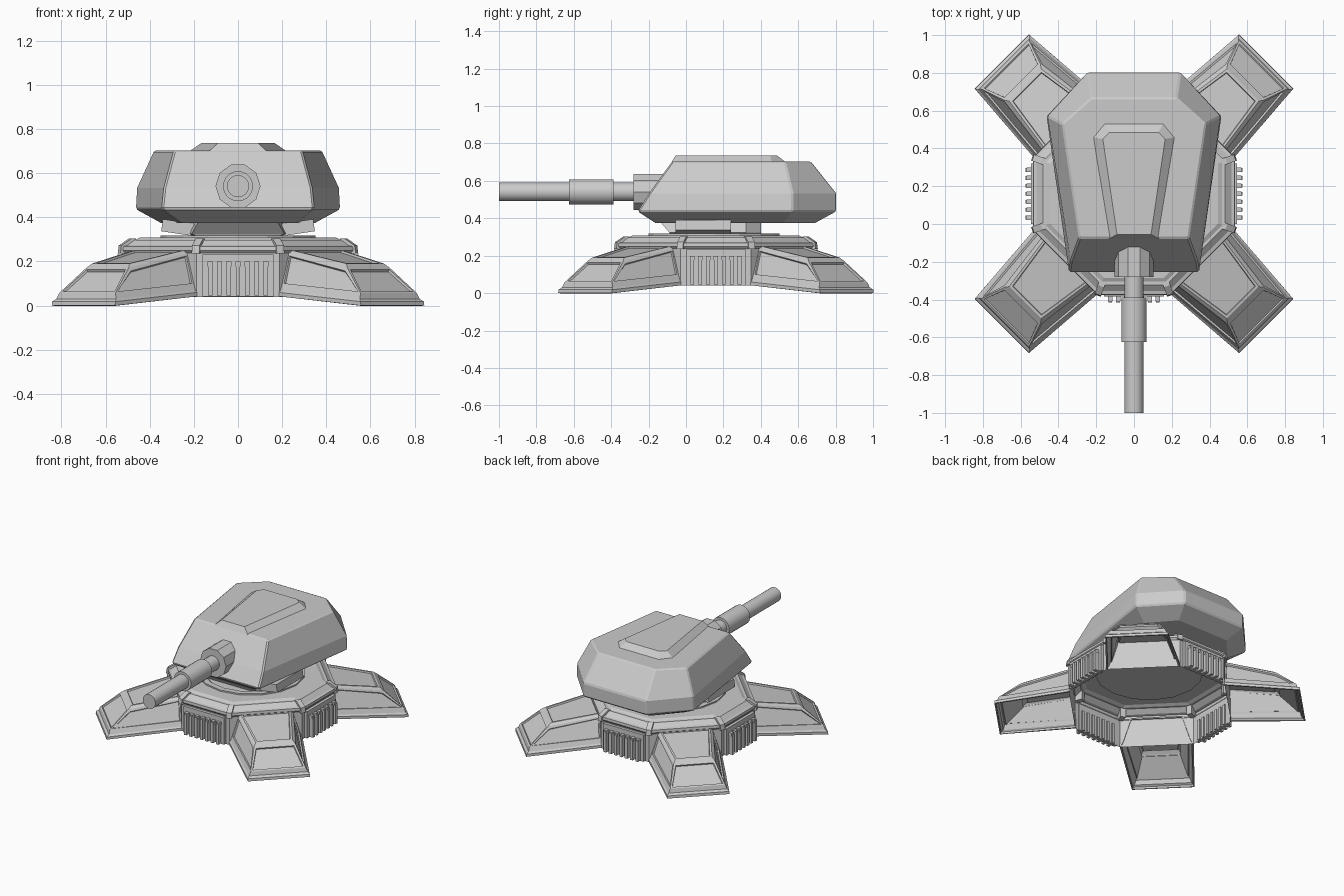
import bpy, bmesh, math
from mathutils import Matrix, Vector

if "Cube" in bpy.data.objects:
    bpy.data.objects.remove(bpy.data.objects["Cube"])

CY = 0.16  # centre of the base in y


def finish(name, bm, loc=(0, 0, 0), rot=0.0, bevel=0.0, solid=0.0, normals=True):
    if normals:
        bmesh.ops.recalc_face_normals(bm, faces=bm.faces)
    me = bpy.data.meshes.new(name)
    bm.to_mesh(me)
    bm.free()
    ob = bpy.data.objects.new(name, me)
    bpy.context.collection.objects.link(ob)
    ob.location = loc
    ob.rotation_euler.z = rot
    if solid:
        m = ob.modifiers.new("shell", 'SOLIDIFY')
        m.thickness = solid
        m.offset = -1
    if bevel:
        m = ob.modifiers.new("bevel", 'BEVEL')
        m.width = bevel
        m.segments = 1
        m.limit_method = 'ANGLE'
        m.angle_limit = math.radians(35)
    return ob


def loft(bm, rings, cap_top=True, cap_bottom=True):
    """Join closed rings of points."""
    vs = [[bm.verts.new(p) for p in r] for r in rings]
    n = len(vs[0])
    for a, b in zip(vs, vs[1:]):
        for i in range(n):
            bm.faces.new((a[i], a[(i + 1) % n], b[(i + 1) % n], b[i]))
    if cap_top:
        bm.faces.new(vs[-1])
    if cap_bottom:
        bm.faces.new(vs[0][::-1])


def mirrored(half, z):
    """Full outline from its right half (front to back)."""
    return [(x, y, z) for x, y in half] + [(-x, y, z) for x, y in reversed(half)]


def add_box(bm, c, s, tilt=0.0):
    m = Matrix.Translation(c) @ Matrix.Rotation(tilt, 4, 'Y') @ Matrix.Diagonal((*s, 1))
    bmesh.ops.create_cube(bm, size=1, matrix=m)


def octagon(a, z):
    b = a * 0.19 / 0.53
    return [(a, -b, z), (a, b, z), (b, a, z), (-b, a, z),
            (-a, b, z), (-a, -b, z), (-b, -a, z), (b, -a, z)]


# Base hull: open below, with a stepped bevelled shoulder
bm = bmesh.new()
profile = [(.525, .04), (.525, .238), (.535, .25), (.533, .268), (.515, .272), (.482, .298),
           (.465, .298), (.445, .308), (.33, .308)]
loft(bm, [octagon(a, z) for a, z in profile], cap_bottom=False)
finish("base_hull", bm, (0, CY, 0))

# Turntable ring
bm = bmesh.new()
loft(bm, [[(r * math.cos(t * math.tau / 16), r * math.sin(t * math.tau / 16), z) for t in range(16)]
          for r, z in ((.35, .295), (.35, .318), (.31, .318), (.30, .308))])
finish("turntable_ring", bm, (0, CY - .01, 0))


def make_leg(k):
    # Each layer: outer u, v, z and inner u, v, z
    spec = [(.99, .203, 0, .50, .24, .042), (.988, .203, .018, .50, .24, .06),
            (.972, .192, .03, .50, .232, .07), (.965, .18, .057, .50, .225, .09),
            (.835, .135, .172, .50, .178, .238), (.815, .12, .19, .50, .165, .252)]
    bm = bmesh.new()
    rows = []
    for uo, vo, zo, ui, vi, zi in spec:
        rows.append([bm.verts.new(p) for p in
                     ((ui, -vi, zi), (uo, -vo, zo), (uo, vo, zo), (ui, vi, zi))])
    panels = []
    for j, (a, b) in enumerate(zip(rows, rows[1:])):
        for i in range(3):
            f = bm.faces.new((a[i], a[i + 1], b[i + 1], b[i]))
            if j == 3:
                panels.append(f)
    panels.append(bm.faces.new(rows[-1]))
    # recessed armour panels
    bm.normal_update()
    for f in panels:
        bmesh.ops.inset_individual(bm, faces=[f], thickness=.018, depth=0)
        bmesh.ops.inset_individual(bm, faces=[f], thickness=.004, depth=-.01)
    finish("leg_%d" % k, bm, (0, CY, 0), math.pi / 4 + k * math.pi / 2, solid=.012, normals=False)


def make_vent(k):
    # back plate, slats showing on both sides, and their hooked tops
    bm = bmesh.new()
    add_box(bm, (.534, 0, .137), (.022, .32, .19))
    for i in range(-3, 4):
        add_box(bm, (.545, i * .042, .118), (.06, .02, .145))
        add_box(bm, (.556, i * .042, .188), (.026, .024, .022))
    finish("vent_%d" % k, bm, (0, CY, 0), k * math.pi / 2)


def make_corner_clamps(k):
    bm = bmesh.new()
    for s in (-1, 1):
        outer = [(.54, .235), (.535, .272), (.49, .303), (.47, .303), (.47, .235)]
        m = Matrix.Rotation(s * math.radians(19.7), 4, 'Z')
        loft(bm, [[m @ Vector((r * 1.06, y, z)) for r, z in outer] for y in (-.018, .018)])
    finish("corner_clamps_%d" % k, bm, (0, CY, 0), k * math.pi / 2)


for k in range(4):
    make_leg(k)
    make_vent(k)
    make_corner_clamps(k)

# Turret neck with side wings
bm = bmesh.new()
loft(bm, [mirrored(h, z) for h, z in (
    ([(.16, -.08), (.21, 0), (.21, .32), (.14, .40)], .305),
    ([(.21, -.09), (.23, 0), (.23, .32), (.14, .40)], .325),
    ([(.18, -.135), (.2, 0), (.2, .32), (.14, .40)], .378))])
finish("turret_neck", bm)
bm = bmesh.new()
for s in (-1, 1):
    add_box(bm, (s * .27, .092, .353), (.15, .295, .055), -s * .15)
finish("neck_wings", bm)

# Turret shell: front, side and back corner per level
bm = bmesh.new()
loft(bm, [mirrored(h, z) for h, z in (
    ([(.26, -.163), (.35, .52), (.2, .69)], .375),
    ([(.345, -.258), (.463, .57), (.245, .803)], .437),
    ([(.335, -.198), (.458, .57), (.245, .803)], .533),
    ([(.29, -.075), (.38, .53), (.225, .668)], .703))])
finish("turret_shell", bm, bevel=.008)

# Raised spine on the roof, running down the front slope
bm = bmesh.new()
loft(bm, [mirrored(h, z) for h, z in (
    ([(.135, -.08), (.225, .46), (.16, .54)], .695),
    ([(.09, -.055), (.165, .45), (.13, .485)], .737))])
finish("roof_spine", bm)


def tube(name, r, y0, y1, sides, smooth):
    bm = bmesh.new()
    bmesh.ops.create_cone(bm, cap_ends=True, segments=sides, radius1=r, radius2=r, depth=abs(y1 - y0),
                          matrix=Matrix.Translation((0, (y0 + y1) / 2, .541)) @ Matrix.Rotation(math.pi / 2, 4, 'X')
                          @ Matrix.Rotation(math.pi / sides, 4, 'Z'))
    ob = finish(name, bm)
    if smooth:
        bpy.context.view_layer.objects.active = ob
        bpy.ops.object.select_all(action='DESELECT')
        ob.select_set(True)
        bpy.ops.object.shade_smooth_by_angle()


# Gun
tube("gun_collar", .102, -.28, -.1, 10, False)
tube("gun_barrel", .05, -1.0, -.2, 24, True)
tube("gun_sleeve", .068, -.625, -.388, 24, True)
